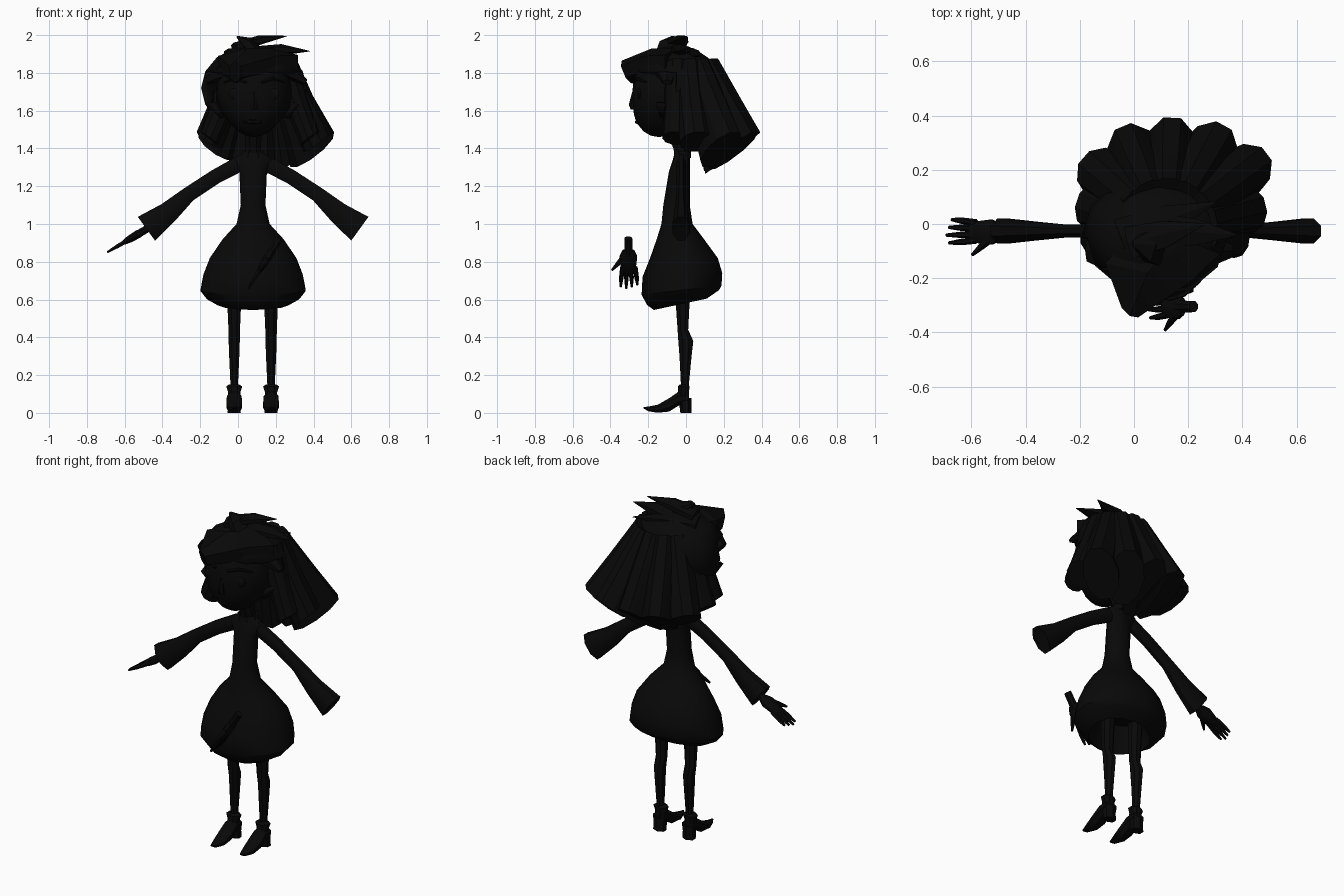
import bpy, bmesh, math
from mathutils import Vector as V

cube = bpy.data.objects.get("Cube")
if cube:
    bpy.data.objects.remove(cube)

black = bpy.data.materials.new("soft_black")
black.use_nodes = True
tone = (0.0025, 0.0025, 0.0025, 1)
black.diffuse_color = tone
black.node_tree.nodes["Principled BSDF"].inputs["Base Color"].default_value = tone

MID = 0.08                      # the body's own centre line
X, Y, Z = V((1, 0, 0)), V((0, 1, 0)), V((0, 0, 1))


def finish(name, bm, angle=35):
    bmesh.ops.recalc_face_normals(bm, faces=bm.faces)
    mesh = bpy.data.meshes.new(name)
    bm.to_mesh(mesh)
    bm.free()
    mesh.materials.append(black)
    ob = bpy.data.objects.new(name, mesh)
    bpy.context.collection.objects.link(ob)
    bpy.ops.object.select_all(action='DESELECT')
    bpy.context.view_layer.objects.active = ob
    ob.select_set(True)
    bpy.ops.object.shade_smooth_by_angle(angle=math.radians(angle))
    return ob


def loft(name, rings, sides=8, angle=35):
    """Skin rings given as (centre, half axis, half axis)."""
    bm = bmesh.new()
    loops = []
    for c, u, v in rings:
        turns = [math.tau * (i + 0.5) / sides for i in range(sides)]
        loops.append([bm.verts.new(V(c) + u * math.cos(t) + v * math.sin(t)) for t in turns])
    for a, b in zip(loops, loops[1:]):
        for i in range(sides):
            j = (i + 1) % sides
            bm.faces.new((a[i], a[j], b[j], b[i]))
    bm.faces.new(loops[0])
    bm.faces.new(loops[-1])
    return finish(name, bm, angle)


def stack(name, x, levels, sides=8, angle=35):
    """Upright loft from (z, half width, front y, back y, hem tilt)."""
    rings = []
    for z, w, front, back, tilt in levels:
        half = (back - front) / 2
        rings.append(((x, (front + back) / 2, z), X * w, Y * half + Z * tilt))
    return loft(name, rings, sides, angle)


def limb(name, points, side, flat=1.0, sides=6):
    """Tube along (point, radius) pairs, flattened along the side axis."""
    rings = []
    for i, (p, r) in enumerate(points):
        before, after = points[max(i - 1, 0)][0], points[min(i + 1, len(points) - 1)][0]
        run = (V(after) - V(before)).normalized()
        s = (side - run * side.dot(run)).normalized()
        rings.append((p, run.cross(s) * r, s * r * flat))
    return loft(name, rings, sides)


def ball(name, centre, size, u=12, v=8):
    bm = bmesh.new()
    bmesh.ops.create_uvsphere(bm, u_segments=u, v_segments=v, radius=1)
    bmesh.ops.scale(bm, vec=size, verts=bm.verts)
    bmesh.ops.translate(bm, vec=centre, verts=bm.verts)
    return finish(name, bm)


# Dress: narrow bodice, bell skirt, hollow underside
stack("dress", MID, [
    (1.38, .05, -.06, .02, 0), (1.34, .11, -.07, .02, 0), (1.28, .075, -.09, .02, 0),
    (1.1, .067, -.12, .02, 0), (1.0, .09, -.13, .035, 0), (.92, .165, -.155, .095, 0),
    (.82, .235, -.19, .168, 0), (.73, .27, -.23, .192, .01), (.65, .285, -.235, .188, .025),
    (.61, .25, -.205, .175, .04), (.575, .19, -.17, .11, .03), (.63, .17, -.15, .09, .02),
    (.7, .12, -.12, .05, 0)], sides=14)

# Neck and collar
stack("neck", MID, [(1.34, .05, -.06, .02, 0), (1.4, .045, -.07, .02, 0),
                    (1.52, .05, -.12, .0, 0)])
stack("collar", MID, [(1.35, .075, -.07, .03, 0), (1.385, .06, -.065, .03, 0)])

# Legs, shoes and heels
for side, x in (("right", -.02), ("left", .175)):
    stack(side + "_leg", x, [
        (.68, .04, -.06, .03, 0), (.55, .038, -.055, .02, 0), (.44, .033, -.047, .014, 0),
        (.38, .032, -.044, .042, 0), (.3, .029, -.037, .032, 0), (.12, .02, -.027, .014, 0)])
    stack(side + "_heel", x, [(0, .04, -.03, .03, 0), (.04, .038, -.035, .028, 0),
                              (.08, .042, -.04, .03, 0)], 6)
    stack(side + "_ankle_cuff", x, [(.06, .036, -.05, .02, 0), (.11, .035, -.045, .018, 0),
                                    (.14, .046, -.045, .022, 0), (.15, .03, -.035, .012, 0)])
    loft(side + "_shoe", [
        ((x, .015, .08), X * .04, Z * .027), ((x, -.04, .075), X * .042, Z * .04),
        ((x, -.09, .042), X * .045, Z * .038), ((x, -.15, .022), X * .038, Z * .023),
        ((x, -.2, .021), X * .02, Z * .013), ((x, -.225, .028), X * .006, Z * .004)])

# Sleeves: slim arm with a flared, recessed cuff
for name, s in (("right", -1), ("left", 1)):
    def at(dx, z):
        return (MID + s * dx, -.026, z)
    limb(name + "_sleeve", [
        (at(.06, 1.325), .045), (at(.2, 1.25), .042), (at(.34, 1.158), .043),
        (at(.45, 1.06), .062), (at(.565, .975), .084), (at(.558, .982), .067),
        (at(.47, 1.045), .04)], Y, .6, 8)


# Hands: palm, four fingers and a thumb
def hand(name, wrist, along, scale):
    along = V(along).normalized()

    def at(reach, across):
        return V(wrist) + (along * reach + Y * across) * scale
    limb(name, [(at(-.03, 0), .02), (at(.07, 0), .022), (at(.11, 0), .022),
                (at(.17, 0), .016)], Y, 1.1, 8)
    limb(name + "_palm", [(at(.05, 0), .016), (at(.09, 0), .024), (at(.15, 0), .021),
                          (at(.19, .004), .013)], Y, 2.1, 8)
    for i in range(4):
        across = -.036 + .026 * i
        tip = .3 - .012 * abs(i - 1)
        limb(f"{name}_finger_{i}", [(at(.16, across * .9), .013), (at(.23, across * 1.1), .012),
                                    (at(tip, across * 1.2), .006)], Y)
    limb(name + "_thumb", [(at(.09, -.025), .016), (at(.14, -.06), .013),
                           (at(.18, -.092), .006)], Y)


hand("right_hand", (-.455, -.03, .99), (-.85, 0, -.5), .92)
hand("left_hand", (.205, -.305, .9), (-.53, 0, -.85), .95)

# Head with a narrow chin
head = ball("head", (.085, -.11, 1.69), (.2, .175, .23), 16, 12)
for v in head.data.vertices:
    if v.co.z < 1.65:
        drop = (1.65 - v.co.z) / .2
        v.co.x = .085 + (v.co.x - .085) * (1 - .2 * drop)
        v.co.y -= .035 * drop

# Face features
loft("nose", [((.085, -.27, 1.7), X * .012, Y * .015), ((.085, -.278, 1.63), X * .02, Y * .025),
              ((.085, -.272, 1.605), X * .024, Y * .02)], 6)
for i, z in enumerate((1.56, 1.54)):
    loft(f"lip_{i}", [((MID - .06, -.245, z), Y * .008, Z * .004),
                      ((MID, -.257, z), Y * .014, Z * .012),
                      ((MID + .06, -.245, z), Y * .008, Z * .004)], 6)
for side, s in (("right", -1), ("left", 1)):
    ball(side + "_eye", (.085 + s * .095, -.245, 1.69), (.042, .015, .032), 10, 6)
    ball(side + "_ear", (.085 + s * .2, -.06, 1.65), (.02, .04, .06), 8, 6)
    limb(side + "_brow", [((.085 + s * .04, -.278, 1.75), .008), ((.085 + s * .1, -.26, 1.77), .009),
                          ((.085 + s * .16, -.21, 1.75), .004)], Y)

# Hair cap, open over the face
cap = ball("hair_cap", (.085, -.05, 1.72), (.28, .235, .228), 12, 8)
bm = bmesh.new()
bm.from_mesh(cap.data)
front = [f for f in bm.faces if f.calc_center_median().z < 1.79 and f.calc_center_median().y < -.1
         or f.calc_center_median().z < 1.56]
bmesh.ops.delete(bm, geom=front, context='FACES')
bm.to_mesh(cap.data)
bm.free()
cap.modifiers.new("thickness", 'SOLIDIFY').thickness = .02

# Flaring locks fanned around the back: (angle, reach, half depth, half width)
fan = [(-8, .31, .06, .07), (14, .38, .09, .09), (37, .47, .16, .1), (61, .445, .17, .105),
       (87, .42, .19, .105), (113, .42, .18, .105), (139, .41, .13, .1),
       (162, .35, .08, .09), (184, .32, .06, .08)]
for i, (turn, reach, half, width) in enumerate(fan):
    t = math.radians(turn)
    d = V((math.cos(t), math.sin(t), 0))
    across = d.cross(Z)
    crown = V((.12, -.02, 0))
    tilt = d * .8 + Z * .6
    end = crown + d * (reach - half * .8) + Z * (1.49 - half * .6)
    top = crown + d * .12 + Z * 1.825
    loft(f"hair_lock_{i}", [
        (top, tilt * .09, across * .08),
        (top.lerp(end, .55), tilt * (half * .6 + .03), across * width * .95),
        (end, tilt * half, across * width)], 10, 30)


# Fringe and loose tufts on the crown
def tuft(name, base, tip, width, thick, blunt=.05):
    base, tip = V(base), V(tip)
    run = (tip - base).normalized()
    side = run.cross(Z).normalized()
    up = side.cross(run)
    middle = base.lerp(tip, .5) + up * .01
    loft(name, [(base, side * width, up * thick), (middle, side * width * .8, up * thick),
                (tip, side * width * blunt, up * thick * blunt)], 6, 25)


loft("fringe", [((.17, -.05, 1.86), V((.17, -.07, 0)), Z * .07),
                ((.05, -.18, 1.85), V((.18, -.04, 0)), Z * .08),
                ((-.015, -.315, 1.805), V((.035, -.02, 0)), V((0, -.025, .06)))], 6, 25)
tuft("fringe_left", (.15, -.1, 1.86), (.36, -.1, 1.75), .09, .05, .3)
tuft("fringe_right", (.02, -.1, 1.85), (-.17, -.1, 1.76), .11, .06, .4)
tuft("crown_tuft_high", (-.02, -.07, 1.935), (.26, 0, 1.995), .07, .025)
tuft("crown_tuft_low", (.08, -.02, 1.91), (.38, -.04, 1.915), .07, .03)
tuft("crown_tuft_front", (.1, -.08, 1.9), (-.005, -.07, 1.993), .09, .04, .1)
tuft("crown_tuft_back", (-.05, -.05, 1.9), (.3, .08, 1.89), .08, .03)
